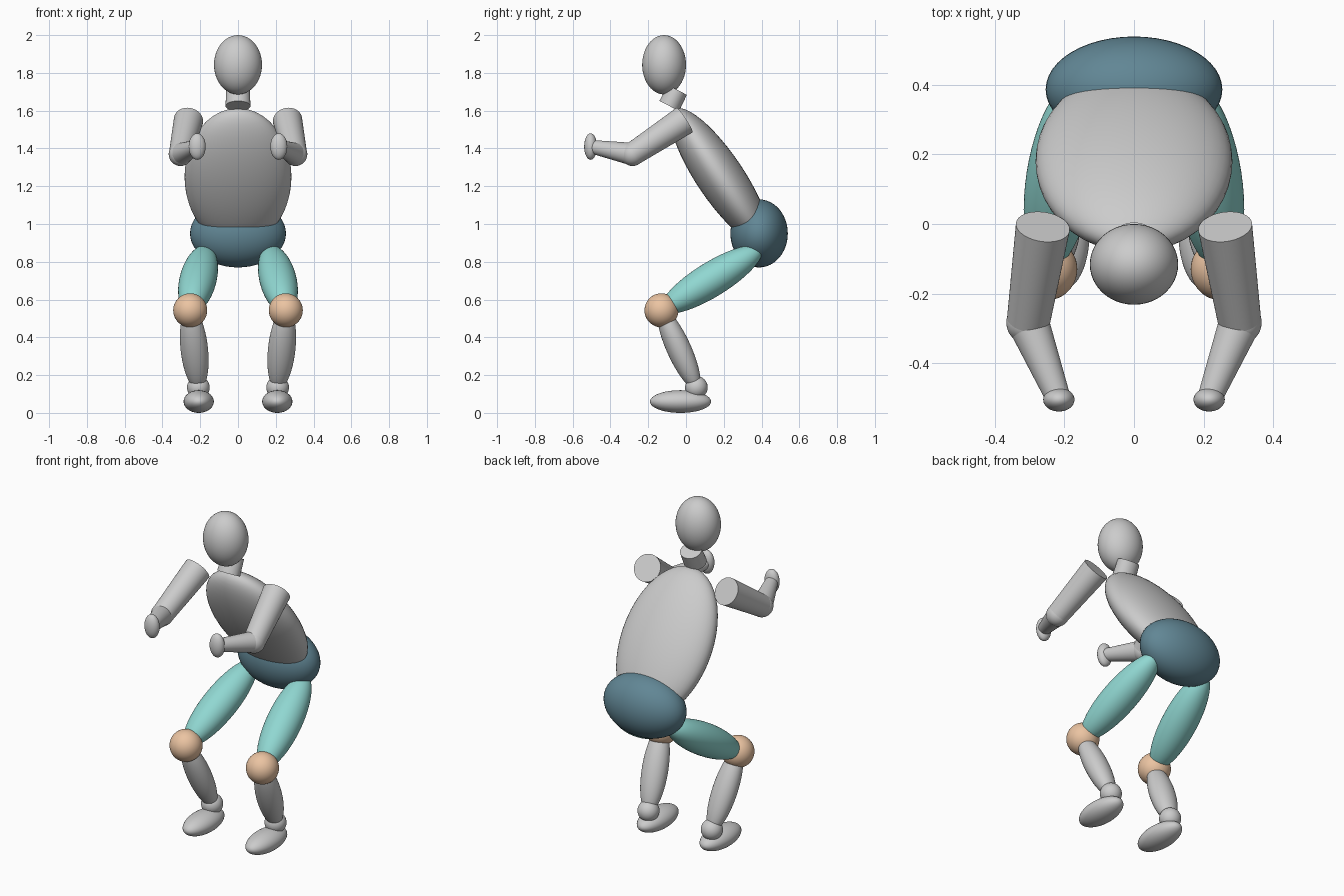
import bpy
from math import radians
from mathutils import Vector

if "Cube" in bpy.data.objects:
    bpy.data.objects.remove(bpy.data.objects["Cube"])


def material(name, rgb):
    m = bpy.data.materials.new(name)
    m.diffuse_color = (*rgb, 1)
    m.use_nodes = True
    m.node_tree.nodes["Principled BSDF"].inputs["Base Color"].default_value = m.diffuse_color
    return m


slate = material("slate", (0.12, 0.24, 0.30))
teal = material("teal", (0.28, 0.68, 0.64))
peach = material("peach", (0.83, 0.55, 0.36))


def finish(name, mat):
    ob = bpy.context.object
    ob.name = name
    bpy.ops.object.transform_apply(location=False, rotation=True, scale=True)
    bpy.ops.object.shade_smooth_by_angle(angle=radians(35))
    if mat:
        ob.data.materials.append(mat)
    return ob


def ellipsoid(name, loc, radii, tilt=0.0, mat=None):
    bpy.ops.mesh.primitive_uv_sphere_add(segments=48, ring_count=24, location=loc,
                                         rotation=(tilt, 0, 0))
    bpy.context.object.scale = radii
    return finish(name, mat)


def aim(a, b):
    a, b = Vector(a), Vector(b)
    return (a + b) / 2, (b - a).length, (b - a).to_track_quat('Z', 'Y').to_euler()


def muscle(name, a, b, rx, ry, extra=0.0, mat=None):
    """Ellipsoid stretched between two joints."""
    mid, length, rot = aim(a, b)
    bpy.ops.mesh.primitive_uv_sphere_add(segments=48, ring_count=24, location=mid, rotation=rot)
    bpy.context.object.scale = (rx, ry, length / 2 + extra)
    return finish(name, mat)


def tube(name, a, b, r1, r2):
    """Tapered flat-ended cylinder between two points."""
    mid, length, rot = aim(a, b)
    bpy.ops.mesh.primitive_cone_add(vertices=48, radius1=r1, radius2=r2, depth=length,
                                    location=mid, rotation=rot)
    return finish(name, None)


# Head, neck and trunk
ellipsoid("head", (0, -0.116, 1.843), (0.127, 0.116, 0.157))
bpy.ops.mesh.primitive_cone_add(vertices=48, radius1=1.0, radius2=0.95, depth=1,
                                location=(0, -0.067, 1.667), rotation=(radians(-27), 0, 0))
bpy.context.object.scale = (0.066, 0.059, 0.095)
finish("neck", None)
ellipsoid("torso", (0, 0.18, 1.25), (0.283, 0.125, 0.43), radians(34))
ellipsoid("pelvis", (0, 0.387, 0.95), (0.254, 0.152, 0.18), mat=slate)

# Limbs on both sides
for side, s in (("left", 1), ("right", -1)):
    # Leg
    hip, knee, ankle = (s * 0.17, 0.40, 0.87), (s * 0.253, -0.13, 0.543), (s * 0.21, 0.055, 0.135)
    muscle(side + "_thigh", hip, knee, 0.098, 0.092, mat=teal)
    ellipsoid(side + "_knee", knee, (0.09,) * 3, mat=peach)
    muscle(side + "_shin", knee, ankle, 0.073, 0.064, extra=0.015)
    ellipsoid(side + "_ankle", ankle, (0.06,) * 3)
    ellipsoid(side + "_foot", (s * 0.208, -0.029, 0.06), (0.08, 0.162, 0.06))
    # Arm
    shoulder, elbow, wrist = (s * 0.262, -0.008, 1.55), (s * 0.304, -0.283, 1.37), (s * 0.216, -0.505, 1.41)
    tube(side + "_upper_arm", shoulder, elbow, 0.078, 0.062)
    ellipsoid(side + "_elbow", elbow, (0.063,) * 3)
    tube(side + "_forearm", elbow, wrist, 0.06, 0.035)
    ellipsoid(side + "_hand", wrist, (0.045, 0.034, 0.07))
